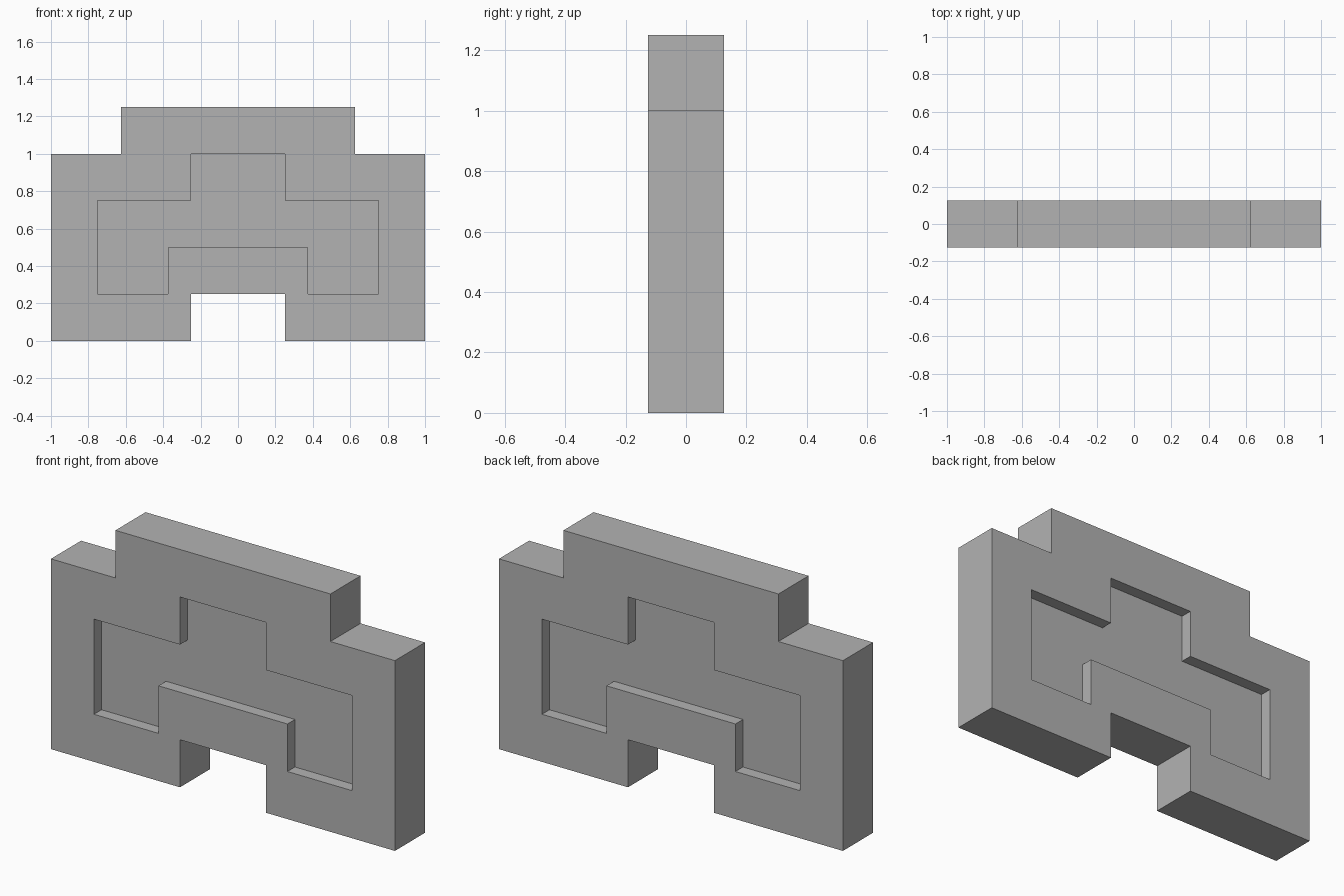
import bpy
import bmesh

cube = bpy.data.objects.get("Cube")
if cube:
    bpy.data.objects.remove(cube, do_unlink=True)

HALF_DEPTH = 0.125
RECESS = 0.0625

# Single grey surface colour
grey = bpy.data.materials.new("plain_grey")
grey.use_nodes = True
colour = (0.45, 0.45, 0.45, 1.0)
grey.diffuse_color = colour
grey.node_tree.nodes["Principled BSDF"].inputs["Base Color"].default_value = colour


def prism(name, half_profile, y0, y1):
    """Mirror a half profile in x, then extrude it from y0 to y1."""
    profile = half_profile + [(-x, z) for x, z in reversed(half_profile)]
    bm = bmesh.new()
    face = bm.faces.new([bm.verts.new((x, y0, z)) for x, z in profile])
    grown = bmesh.ops.extrude_face_region(bm, geom=[face], use_keep_orig=True)
    verts = [g for g in grown["geom"] if isinstance(g, bmesh.types.BMVert)]
    bmesh.ops.translate(bm, verts=verts, vec=(0, y1 - y0, 0))
    bmesh.ops.recalc_face_normals(bm, faces=bm.faces[:])
    mesh = bpy.data.meshes.new(name)
    bm.to_mesh(mesh)
    bm.free()
    mesh.materials.append(grey)
    obj = bpy.data.objects.new(name, mesh)
    bpy.context.collection.objects.link(obj)
    return obj


# Stepped slab with a notch under the middle
slab_half = [(0.25, 0.25), (0.25, 0), (1, 0), (1, 1), (0.625, 1), (0.625, 1.25)]
slab = prism("stepped_slab", slab_half, -HALF_DEPTH, HALF_DEPTH)

# Matching shallow recesses on the front and back
recess_half = [(0.375, 0.5), (0.375, 0.25), (0.75, 0.25),
               (0.75, 0.75), (0.25, 0.75), (0.25, 1)]
cutters = []
for label, side in (("front", -1), ("back", 1)):
    cutter = prism(label + "_recess_cutter", recess_half,
                   side * (HALF_DEPTH - RECESS), side * (HALF_DEPTH + RECESS))
    cutter.hide_render = True
    cut = slab.modifiers.new(label + "_recess", 'BOOLEAN')
    cut.operation = 'DIFFERENCE'
    cut.solver = 'EXACT'
    cut.object = cutter
    cutters.append(cutter)

# Bake the cuts into the slab and discard the cutters
bpy.context.view_layer.update()
graph = bpy.context.evaluated_depsgraph_get()
baked = bpy.data.meshes.new_from_object(slab.evaluated_get(graph))
slab.modifiers.clear()
slab.data = baked
for cutter in cutters:
    bpy.data.objects.remove(cutter, do_unlink=True)
